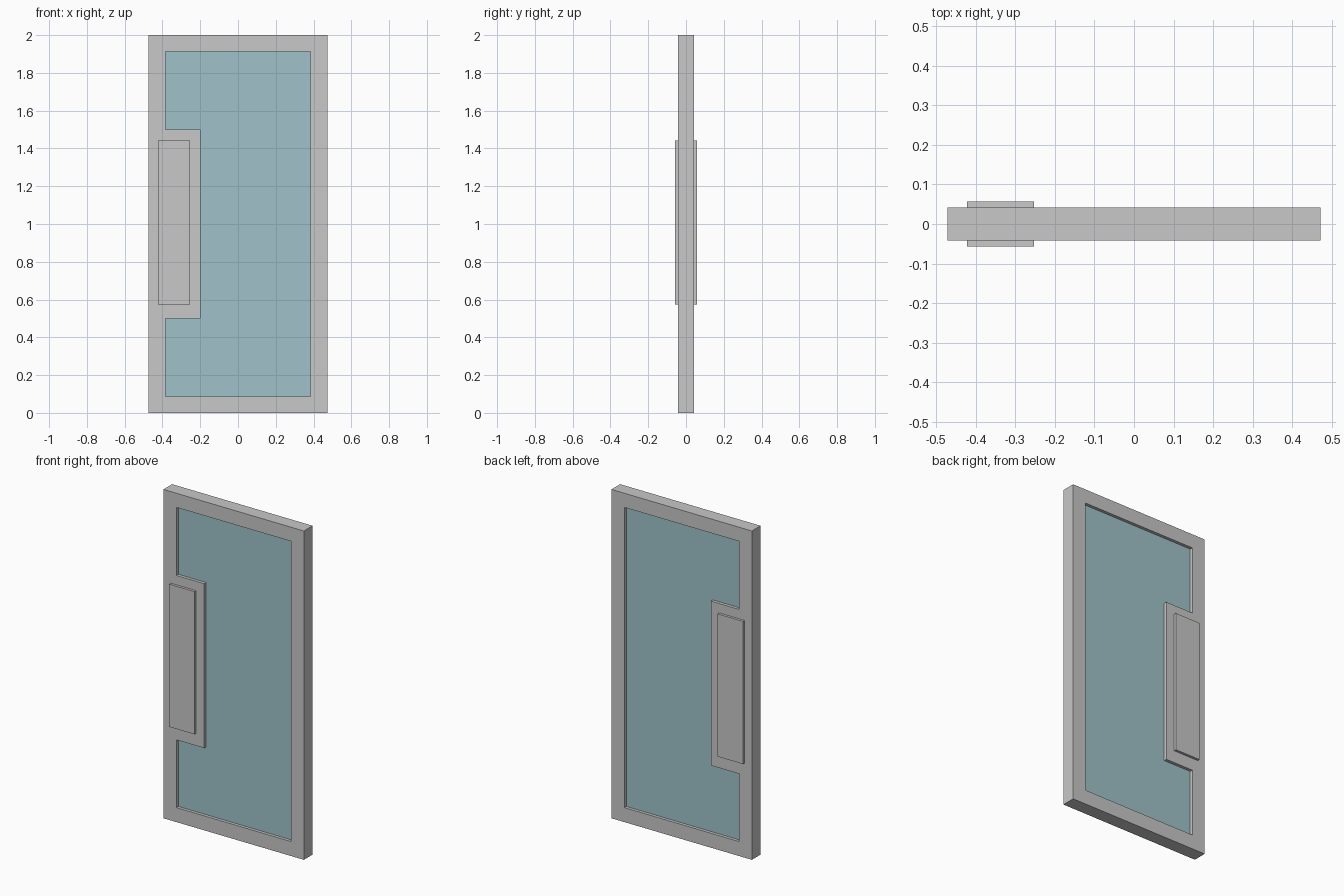
import bpy
import math
from mathutils import Matrix

cube = bpy.data.objects.get("Cube")
if cube:
    bpy.data.objects.remove(cube, do_unlink=True)


def make_material(name, rgb):
    mat = bpy.data.materials.new(name)
    mat.use_nodes = True
    color = (*rgb, 1.0)
    mat.diffuse_color = color
    mat.node_tree.nodes["Principled BSDF"].inputs["Base Color"].default_value = color
    return mat


def rectangle(x0, x1, z0, z1):
    return [(x0, z0), (x1, z0), (x1, z1), (x0, z1)]


def slab(name, outlines, y_front, y_back, mat):
    """Fill closed x-z outlines (inner ones become holes) and give them depth along y."""
    curve = bpy.data.curves.new(name, "CURVE")
    curve.dimensions = "2D"
    curve.fill_mode = "BOTH"
    curve.extrude = (y_back - y_front) / 2
    for points in outlines:
        spline = curve.splines.new("POLY")
        spline.points.add(len(points) - 1)
        for point, (x, z) in zip(spline.points, points):
            point.co = (x, z, 0, 1)
        spline.use_cyclic_u = True
    obj = bpy.data.objects.new(name, curve)
    bpy.context.collection.objects.link(obj)
    bpy.ops.object.select_all(action="DESELECT")
    obj.select_set(True)
    bpy.context.view_layer.objects.active = obj
    bpy.ops.object.convert(target="MESH")
    obj = bpy.context.view_layer.objects.active
    # Stand the outline upright
    upright = Matrix.Rotation(math.pi / 2, 4, "X")
    obj.data.transform(Matrix.Translation((0, (y_front + y_back) / 2, 0)) @ upright)
    obj.data.materials.clear()
    obj.data.materials.append(mat)
    bpy.ops.object.shade_flat()
    return obj


gray = make_material("frame gray", (0.58, 0.58, 0.58))
teal = make_material("glass teal", (0.35, 0.545, 0.585))

half_width, half_depth = 0.4725, 0.0417
glass_half_depth = 0.023
plate_depth = 0.057

# Glass opening, notched around the lock block
opening = [(-0.385, 0.088), (0.385, 0.088), (0.385, 1.914), (-0.385, 1.914),
           (-0.385, 1.5), (-0.198, 1.5), (-0.198, 0.5), (-0.385, 0.5)]

# Door frame with lock block
slab("door_frame", [rectangle(-half_width, half_width, 0, 2), opening],
     -half_depth, half_depth, gray)

# Recessed glass pane
slab("glass_pane", [opening], -glass_half_depth, glass_half_depth, teal)

# Raised push plates on both sides
plate = rectangle(-0.423, -0.253, 0.575, 1.443)
slab("front_push_plate", [plate], -plate_depth, -half_depth, gray)
slab("back_push_plate", [plate], half_depth, plate_depth, gray)
